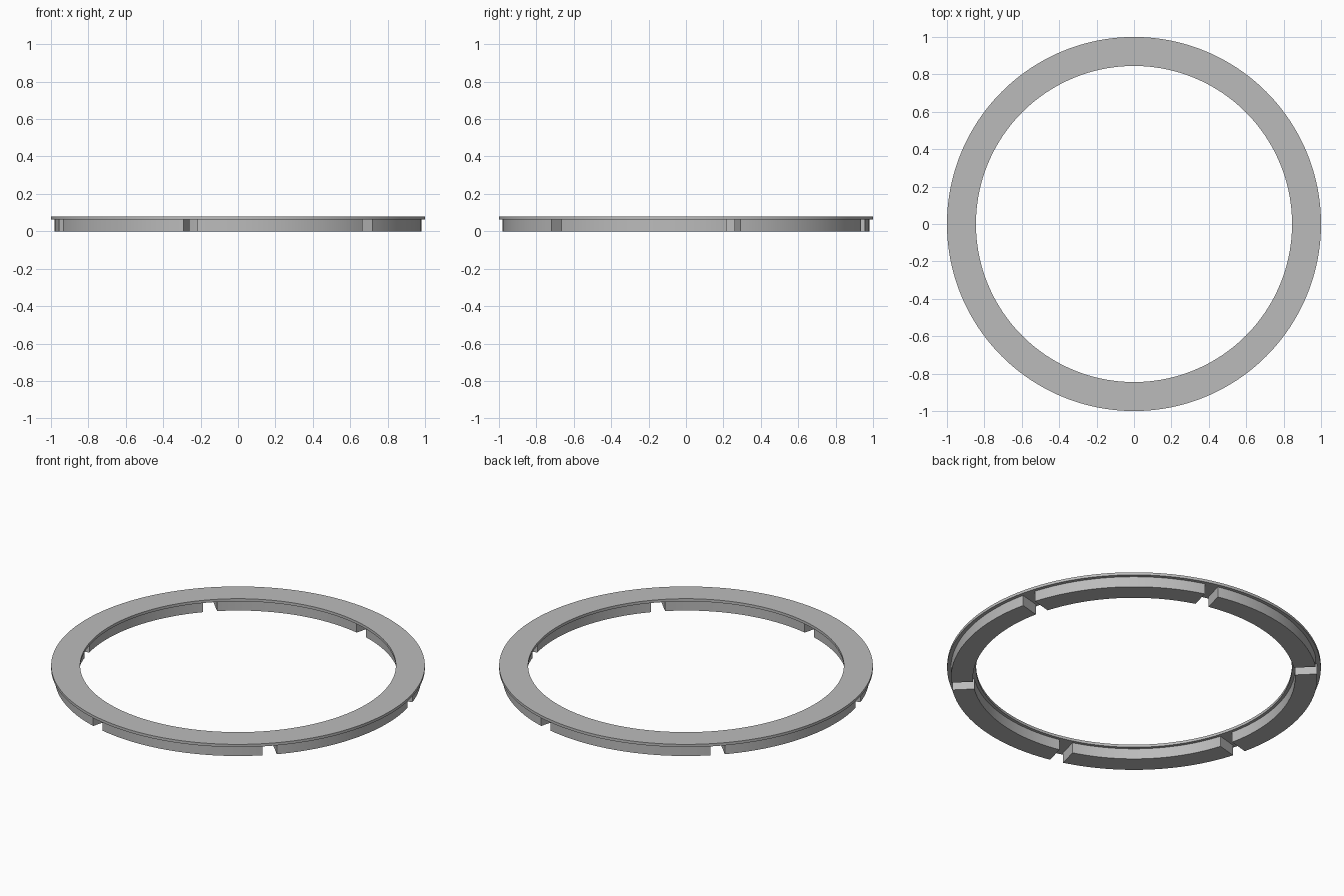
import bpy
import bmesh
from math import asin, cos, sin, pi, radians

cube = bpy.data.objects.get("Cube")
if cube:
    bpy.data.objects.remove(cube, do_unlink=True)

grey = bpy.data.materials.new("plain grey")
grey.use_nodes = True
colour = (0.5, 0.5, 0.5, 1)
grey.diffuse_color = colour
grey.node_tree.nodes["Principled BSDF"].inputs["Base Color"].default_value = colour


def ring_sector(name, inner, outer, low, high, steps, start=0.0, sweep=2 * pi, gap=0.0):
    """Rectangular section swept round z; gap trims the ends parallel to a slot."""
    closed = gap == 0
    profile = [(inner, low), (outer, low), (outer, high), (inner, high)]
    bm = bmesh.new()
    rows = []
    for i in range(steps if closed else steps + 1):
        row = []
        for r, z in profile:
            trim = asin(gap / 2 / r)
            a = start + trim + (sweep - 2 * trim) * i / steps
            row.append(bm.verts.new((r * cos(a), r * sin(a), z)))
        rows.append(row)
    pairs = list(zip(rows, rows[1:]))
    if closed:
        pairs.append((rows[-1], rows[0]))
    for p, q in pairs:
        for k in range(4):
            n = (k + 1) % 4
            bm.faces.new((p[k], p[n], q[n], q[k]))
    if not closed:
        bm.faces.new(rows[0])
        bm.faces.new(rows[-1])
    bmesh.ops.recalc_face_normals(bm, faces=bm.faces)
    mesh = bpy.data.meshes.new(name)
    bm.to_mesh(mesh)
    bm.free()
    mesh.materials.append(grey)
    obj = bpy.data.objects.new(name, mesh)
    bpy.context.collection.objects.link(obj)
    bpy.ops.object.select_all(action="DESELECT")
    obj.select_set(True)
    bpy.context.view_layer.objects.active = obj
    bpy.ops.object.shade_smooth_by_angle(angle=radians(30))
    return obj


# Thin flange on top
ring_sector("top_flange", 0.845, 1.0, 0.062, 0.078, 192)

# Six thick segments below, parted by straight slots
for i in range(6):
    ring_sector(f"lower_segment_{i + 1}", 0.862, 0.98, 0.0, 0.063, 32,
                start=radians(15 + 60 * i), sweep=radians(60), gap=0.077)
